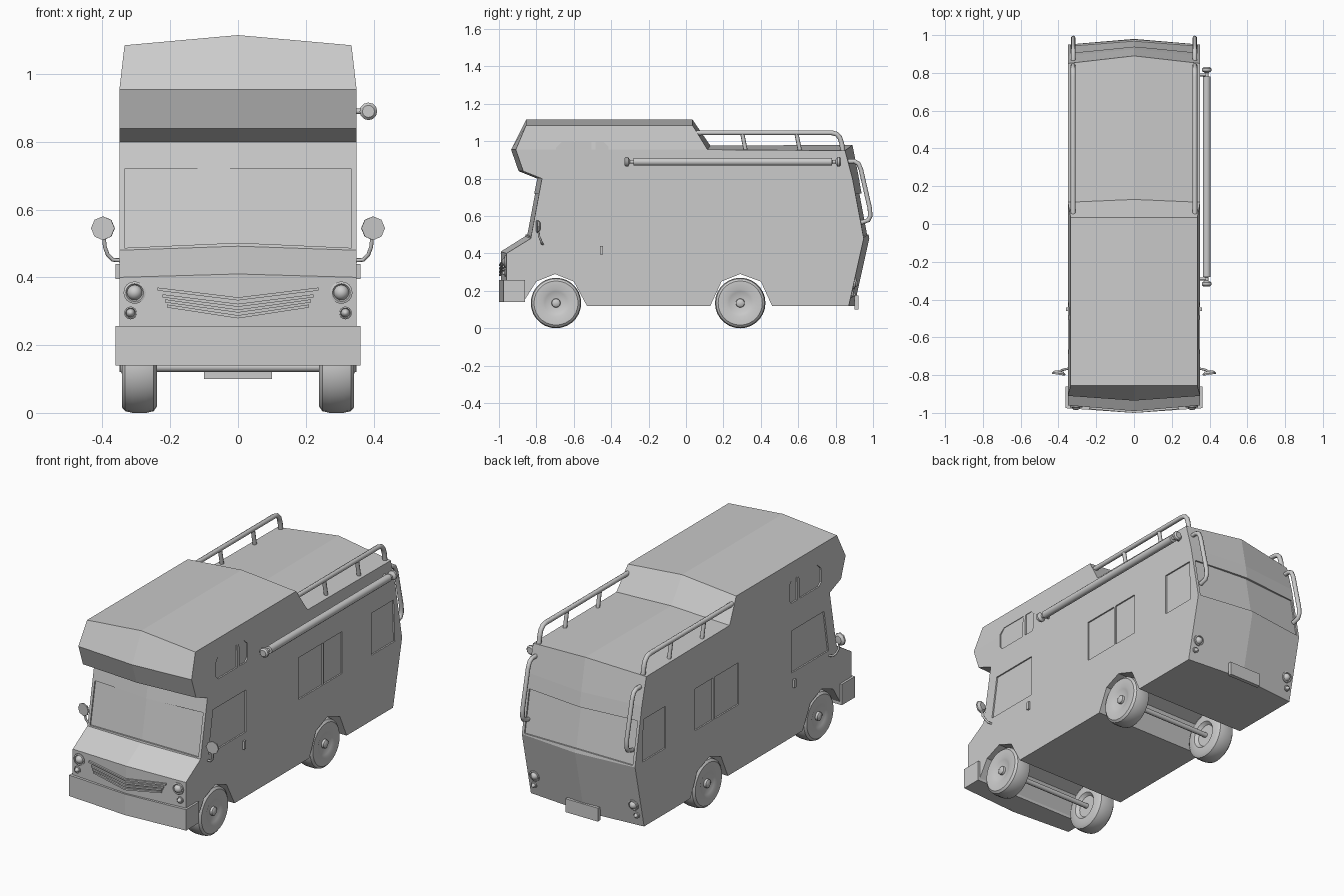
import bpy, bmesh, math
from mathutils import Vector

if "Cube" in bpy.data.objects:
    bpy.data.objects.remove(bpy.data.objects["Cube"])

grey = bpy.data.materials.new("light_grey")
grey.diffuse_color = (0.6, 0.6, 0.6, 1)
grey.use_nodes = True
grey.node_tree.nodes["Principled BSDF"].inputs["Base Color"].default_value = grey.diffuse_color


def add(name, verts, faces, smooth=False):
    me = bpy.data.meshes.new(name)
    bm = bmesh.new()
    vs = [bm.verts.new(v) for v in verts]
    for f in faces:
        bm.faces.new([vs[i] for i in f])
    bmesh.ops.remove_doubles(bm, verts=bm.verts, dist=1e-5)
    bmesh.ops.recalc_face_normals(bm, faces=bm.faces)
    bm.to_mesh(me)
    bm.free()
    me.materials.append(grey)
    if smooth:
        me.shade_smooth()
        me.set_sharp_from_angle(angle=math.radians(35))
    ob = bpy.data.objects.new(name, me)
    bpy.context.collection.objects.link(ob)
    return ob


def slab(ring, move, faces=None):
    """Closed block: a ring of points pushed along a vector."""
    n = len(ring)
    faces = faces or [tuple(range(n))]
    verts = [Vector(p) for p in ring] + [Vector(p) + Vector(move) for p in ring]
    out = list(faces) + [tuple(i + n for i in reversed(f)) for f in faces]
    out += [(i, i + n, (i + 1) % n + n, (i + 1) % n) for i in range(n)]
    return verts, out


def box(name, lo, hi):
    ring = [(lo[0], lo[1], lo[2]), (hi[0], lo[1], lo[2]), (hi[0], lo[1], hi[2]), (lo[0], lo[1], hi[2])]
    return add(name, *slab(ring, (0, hi[1] - lo[1], 0)))


def lathe(name, profile, loc, axis, segs=24):
    """Spin (radius, height) points around an axis."""
    q = Vector(axis).to_track_quat('Z', 'Y')
    verts, faces = [], []
    for r, t in profile:
        for k in range(segs):
            a = 2 * math.pi * k / segs
            verts.append(Vector(loc) + q @ Vector((r * math.cos(a), r * math.sin(a), t)))
    for i in range(len(profile) - 1):
        for k in range(segs):
            k2 = (k + 1) % segs
            faces.append((i * segs + k, i * segs + k2, (i + 1) * segs + k2, (i + 1) * segs + k))
    return add(name, verts, faces, True)


def tube(name, pts, r):
    cu = bpy.data.curves.new(name + "_path", 'CURVE')
    cu.dimensions = '3D'
    cu.bevel_depth = r
    cu.bevel_resolution = 2
    cu.use_fill_caps = True
    sp = cu.splines.new('POLY')
    sp.points.add(len(pts) - 1)
    for p, c in zip(sp.points, pts):
        p.co = (*c, 1)
    tmp = bpy.data.objects.new(name + "_tmp", cu)
    bpy.context.collection.objects.link(tmp)
    dg = bpy.context.evaluated_depsgraph_get()
    me = bpy.data.meshes.new_from_object(tmp.evaluated_get(dg))
    bpy.data.objects.remove(tmp)
    me.materials.clear()
    me.materials.append(grey)
    me.shade_smooth()
    me.set_sharp_from_angle(angle=math.radians(50))
    ob = bpy.data.objects.new(name, me)
    bpy.context.collection.objects.link(ob)


W = 0.35
# Body outline: y, z, then centre-line offset dy, dz
outline = [
    (-.96, .14, -.03, 0), (-.96, .40, -.03, .01), (-.83, .48, -.03, .012), (-.77, .80, -.025, 0),
    (-.87, .84, -.025, 0), (-.91, .955, -.025, 0), (-.855, 1.085, 0, .03), (.035, 1.085, 0, .03),
    (.115, .955, .015, .022), (.85, .95, .04, .03), (.89, .80, .035, 0), (.95, .48, .03, 0),
    (.87, .12, .03, 0), (.46, .12, 0, 0), (.40, .25, 0, 0), (.29, .29, 0, 0), (.19, .25, 0, 0),
    (.13, .12, 0, 0), (-.53, .12, 0, 0), (-.60, .25, 0, 0), (-.70, .29, 0, 0), (-.80, .25, 0, 0),
    (-.87, .14, 0, 0)]
n = len(outline)
verts = []
for s in (-1, 0, 1):
    for y, z, dy, dz in outline:
        x = .335 if z > 1 else W
        verts.append((s * x, y, z) if s else (0, y + dy, z + dz))
faces = [(c * n + i, c * n + (i + 1) % n, (c + 1) * n + (i + 1) % n, (c + 1) * n + i)
         for c in (0, 1) for i in range(n)]
for c in (0, 2 * n):
    faces.append(tuple(c + i for i in (5, 6, 7, 8)))
    faces.append(tuple(c + i for i in range(n) if i not in (6, 7)))
body = add("body", verts, faces)

# Window recesses, cut shallow into the body
side_windows = [
    [(-.76, .48), (-.43, .48), (-.43, .715), (-.72, .715)],
    [(-.675, .87), (-.505, .87), (-.505, .995), (-.665, .995), (-.695, .965), (-.695, .89)],
    [(-.485, .87), (-.43, .87), (-.415, .89), (-.415, .97), (-.44, .995), (-.485, .995)],
    [(.035, .483), (.25, .483), (.25, .717), (.035, .717)],
    [(.262, .483), (.42, .483), (.42, .717), (.262, .717)],
    [(.68, .485), (.885, .485), (.875, .72), (.68, .72)]]
cv, cf = [], []


def cut(v, f):
    k = len(cv)
    cv.extend(v)
    cf.extend(tuple(i + k for i in t) for t in f)


for s in (-1, 1):
    for win in side_windows:
        cut(*slab([(s * .342, y, z) for y, z in win], (s * .06, 0, 0)))
# Front and rear panes follow the shallow V of the body
for sgn, y0 in ((1, -.83), (-1, .95)):
    ring = []
    for x, z in ((-.335, .487), (0, .502), (.335, .487), (.335, .72), (0, .72), (-.335, .72)):
        y = y0 + sgn * ((z - .48) * .1875 - .03 * (1 - abs(x) / W) + .008)
        ring.append((x, y, z))
    cut(*slab(ring, (0, -sgn * .06, 0), [(0, 1, 4, 5), (1, 2, 3, 4)]))
cutter = add("window_cutter", cv, cf)
cutter.hide_render = True
mod = body.modifiers.new("windows", 'BOOLEAN')
mod.operation = 'DIFFERENCE'
mod.solver = 'EXACT'
mod.object = cutter
bpy.context.view_layer.objects.active = body
bpy.ops.object.modifier_apply(modifier=mod.name)
bpy.data.objects.remove(cutter)

# Front bumper
ring = [(-.362, -.975, .14), (0, -1, .14), (.362, -.975, .14), (.362, -.86, .14), (-.362, -.86, .14)]
add("front_bumper", *slab(ring, (0, 0, .117)))

# Grille bars
for i, (x, ze, zc) in enumerate([(.238, .37, .341), (.223, .35, .322), (.215, .335, .305), (.21, .32, .288)]):
    ring = []
    for px, pz in ((-x, ze), (0, zc), (x, ze), (x, ze - .009), (0, zc - .009), (-x, ze - .009)):
        ring.append((px, -.952 - .03 * (1 - abs(px) / W), pz))
    add(f"grille_bar_{i}", *slab(ring, (0, -.018, 0), [(0, 1, 4, 5), (1, 2, 3, 4)]))


# Lamps: raised rim with a dome
def lamp(name, loc, axis, r):
    lathe(name, [(r, -.01), (r, .006), (r * .8, .008), (r * .68, .002), (r * .62, .008),
                 (r * .45, .016), (r * .2, .02), (0, .021)], loc, axis, 16)


for s, side in ((-1, "left"), (1, "right")):
    lamp("headlamp_" + side, (s * .305, -.964, .355), (0, -1, 0), .033)
    lamp("indicator_" + side, (s * .317, -.963, .295), (0, -1, 0), .019)
    lamp("tail_lamp_" + side, (s * .305, .90, .24), (0, 1, -.2), .031)
    lamp("reverse_lamp_" + side, (s * .317, .887, .182), (0, 1, -.2), .017)

    # Wing mirrors
    tube("mirror_arm_" + side, [(s * .345, -.765, .45), (s * .37, -.77, .452), (s * .385, -.775, .468),
                                (s * .393, -.785, .49), (s * .397, -.79, .53)], .006)
    lathe("mirror_head_" + side, [(0, -.014), (.022, -.012), (.035, 0), (.035, .008), (0, .008)],
          (s * .398, -.79, .545), (s * .15, -1, 0), 8)

    # Door handles
    xs = sorted((s * .345, s * .361))
    box("door_handle_" + side, (xs[0], -.46, .395), (xs[1], -.443, .44))

    # Roof rack
    x = s * .322
    tube("roof_rail_" + side, [(x, .05, 1.045), (x, .78, 1.045), (x, .805, 1.038), (x, .822, 1.02),
                               (x, .832, .99), (x, .84, .94)], .013)
    for j, y in enumerate((.30, .59)):
        tube(f"rail_post_{side}_{j}", [(x, y, 1.045), (x, y + .02, .945)], .011)

    # Rear grab bars
    tube("rear_grab_bar_" + side, [(x, .86, .892), (x, .90, .893), (x, .922, .88), (x, .935, .85), (x, .983, .64),
                                   (x, .985, .60), (x, .975, .578), (x, .935, .565)], .012)

# Wheels and axles
tyre = [(0, -.035), (.06, -.035), (.075, -.052), (.115, -.052), (.13, -.042), (.135, -.02), (.135, .02),
        (.13, .042), (.118, .052), (.075, .052), (.06, .046), (.03, .038), (.024, .038), (.022, .05),
        (.012, .056), (0, .056)]
for y, end in ((-.695, "front"), (.29, "rear")):
    for s, side in ((-1, "left"), (1, "right")):
        lathe(f"{end}_wheel_{side}", tyre, (s * .291, y, .135), (s, 0, 0), 28)
    tube(end + "_axle", [(-.27, y, .135), (.27, y, .135)], .014)

# Rolled awning on the right side
lathe("awning_roll", [(0, -.60), (.018, -.60), (.026, -.592), (.026, -.58), (.01, -.57), (.01, -.552),
                      (.021, -.55), (.021, .51), (.01, .512), (.01, .53), (.026, .54), (.026, .552),
                      (.018, .56), (0, .56)], (.385, .27, .89), (0, 1, 0), 12)
for j, y in enumerate((-.29, .79)):
    tube(f"awning_bracket_{j}", [(.34, y, .89), (.385, y, .89)], .008)

# Rear number plate
box("rear_plate", (-.1, .90, .10), (.1, .922, .175))
